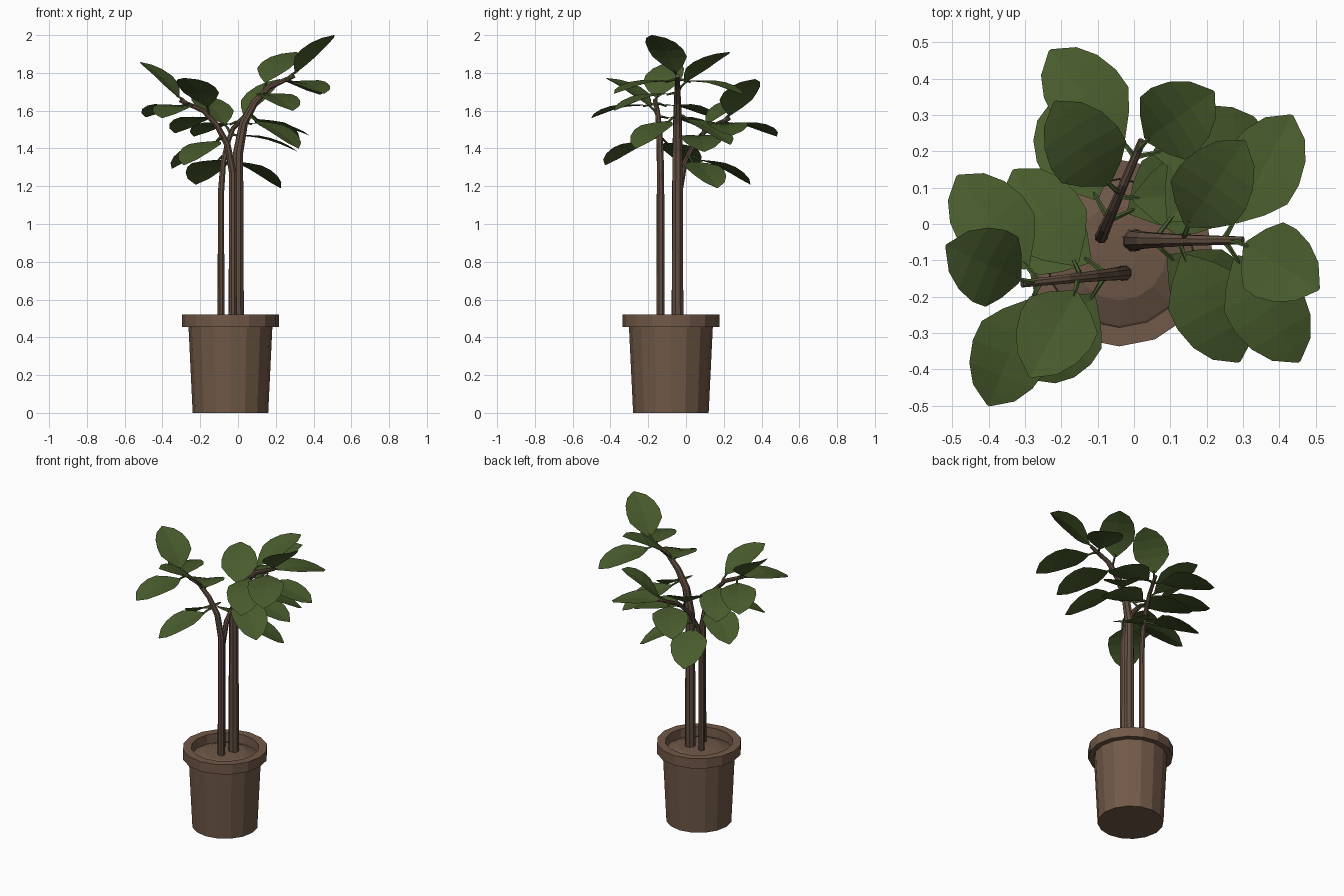
import bpy, bmesh, math
from mathutils import Vector as V, Matrix

if "Cube" in bpy.data.objects:
    bpy.data.objects.remove(bpy.data.objects["Cube"])


def material(name, rgb):
    m = bpy.data.materials.new(name)
    m.diffuse_color = (*rgb, 1)
    m.use_nodes = True
    m.node_tree.nodes["Principled BSDF"].inputs["Base Color"].default_value = m.diffuse_color
    return m


POT = material("clay brown", (0.165, 0.100, 0.065))
SOIL = material("soil brown", (0.155, 0.095, 0.063))
BARK = material("bark brown", (0.118, 0.075, 0.052))
LEAF = material("leaf green", (0.066, 0.107, 0.026))
STALK = material("stalk green", (0.066, 0.112, 0.028))


def finish(name, bm, mat, normals=True):
    if normals:
        bmesh.ops.recalc_face_normals(bm, faces=bm.faces)
    me = bpy.data.meshes.new(name)
    bm.to_mesh(me)
    bm.free()
    me.materials.append(mat)
    ob = bpy.data.objects.new(name, me)
    bpy.context.collection.objects.link(ob)
    return ob


def bridge(bm, a, b):
    n = len(a)
    for i in range(n):
        bm.faces.new((a[i], a[(i + 1) % n], b[(i + 1) % n], b[i]))


def lathe(name, profile, centre, mat, sides=16):
    """Turn (radius, z) points about a vertical axis and cap both ends."""
    bm = bmesh.new()
    rings = [[bm.verts.new((centre[0] + r * math.cos(2 * math.pi * i / sides),
                            centre[1] + r * math.sin(2 * math.pi * i / sides), z))
              for i in range(sides)] for r, z in profile]
    for a, b in zip(rings, rings[1:]):
        bridge(bm, a, b)
    bm.faces.new(rings[0])
    bm.faces.new(rings[-1])
    return finish(name, bm, mat)


def tube(bm, path, r0, r1, sides):
    """Tapered tube along a path, with a steady frame from ring to ring."""
    rings, u = [], V((0.3, 0.9, 0.1))
    for k, p in enumerate(path):
        d = (path[min(k + 1, len(path) - 1)] - path[max(k - 1, 0)]).normalized()
        u = (u - d * u.dot(d)).normalized()
        w = d.cross(u)
        r = r0 + (r1 - r0) * k / (len(path) - 1)
        angles = [2 * math.pi * i / sides for i in range(sides)]
        rings.append([bm.verts.new(p + r * (math.cos(a) * u + math.sin(a) * w)) for a in angles])
    for a, b in zip(rings, rings[1:]):
        bridge(bm, a, b)
    bm.faces.new(rings[0])
    bm.faces.new(rings[-1])


def nearest(path, p):
    """Closest point to p on a path."""
    found = []
    for a, b in zip(path, path[1:]):
        t = max(0, min(1, (p - a).dot(b - a) / (b - a).length_squared))
        found.append(a + t * (b - a))
    return min(found, key=lambda q: (q - p).length)


# leaf outline: position along the midrib, half width
OUTLINE = [(0.0, 0.008), (0.16, 0.066), (0.32, 0.106),
           (0.5, 0.109), (0.7, 0.094), (0.87, 0.062), (1.0, 0.004)]


def leaf(bm, base, tip):
    """Blade folded slightly along its midrib and arched along its length."""
    d = tip - base
    side = d.cross(V((0, 0, 1))).normalized()
    up = side.cross(d).normalized()
    rows = []
    for t, w in OUTLINE:
        c = base + d * t + up * 0.02 * math.sin(math.pi * t)
        rows.append([bm.verts.new(c + side * w * s + up * 0.10 * w * abs(s))
                     for s in (-1, 0, 1)])
    for a, b in zip(rows, rows[1:]):
        for j in (0, 1):
            bm.faces.new((a[j], a[j + 1], b[j + 1], b[j]))


# pot with rim and domed soil
lathe("pot", [(0.20, 0), (0.222, 0.455), (0.257, 0.455), (0.257, 0.52),
              (0.205, 0.52), (0.20, 0.43)], (-0.04, -0.08), POT)
lathe("soil", [(0.203, 0.432), (0.203, 0.46), (0.13, 0.49), (0.05, 0.496)],
      (-0.04, -0.08), SOIL)

# every stem bends the same way: (outward, height below the stem end)
BEND = [(0, -0.41), (0.03, -0.25), (0.09, -0.14), (0.165, -0.06), (0.30, 0)]

# leaves of one branch relative to the stem end height: base, tip
LEAVES = [((0.275, 0.05, -0.03), (0.435, 0.345, -0.10)),
          ((0.145, 0.04, -0.035), (0.305, 0.275, 0.125)),
          ((0.305, -0.01, 0.015), (0.51, -0.135, 0.215)),
          ((0.28, -0.045, -0.03), (0.455, -0.335, -0.095)),
          ((0.135, -0.04, -0.095), (0.29, -0.335, -0.185)),
          ((0.095, -0.045, -0.24), (0.32, -0.22, -0.385)),
          ((0.095, 0.055, -0.23), (0.305, 0.28, -0.365))]

# name, foot, end height, heading, branch scale, foot radius
STEMS = [("right", (0.0, -0.045), 1.785, 0, 1.0, 0.033),
         ("left", (-0.028, -0.135), 1.655, 186, 0.94, 0.023),
         ("back", (-0.09, -0.035), 1.56, 67, 0.96, 0.019)]

for name, foot, top, heading, scale, radius in STEMS:
    place = (Matrix.Translation((*foot, top))
             @ Matrix.Rotation(math.radians(heading), 4, 'Z') @ Matrix.Scale(scale, 4))
    # woody stem, straight from the soil and then bent outward
    path = [V((*foot, 0.46))] + [place @ V((o, 0, z)) for o, z in BEND]
    bm = bmesh.new()
    tube(bm, path, radius, 0.011, 8)
    finish(name + "_stem", bm, BARK)
    # blades and their stalks
    blades, stalks = bmesh.new(), bmesh.new()
    for b, t in LEAVES:
        b, t = place @ V(b), place @ V(t)
        leaf(blades, b, t)
        root = nearest(path, b - (t - b) * 0.2)
        mid = (root + b) / 2 + V((0, 0, 0.006))
        tube(stalks, [root, mid, b + (t - b) * 0.06], 0.009, 0.005, 5)
    finish(name + "_leaves", blades, LEAF, normals=False)
    finish(name + "_leaf_stalks", stalks, STALK)
